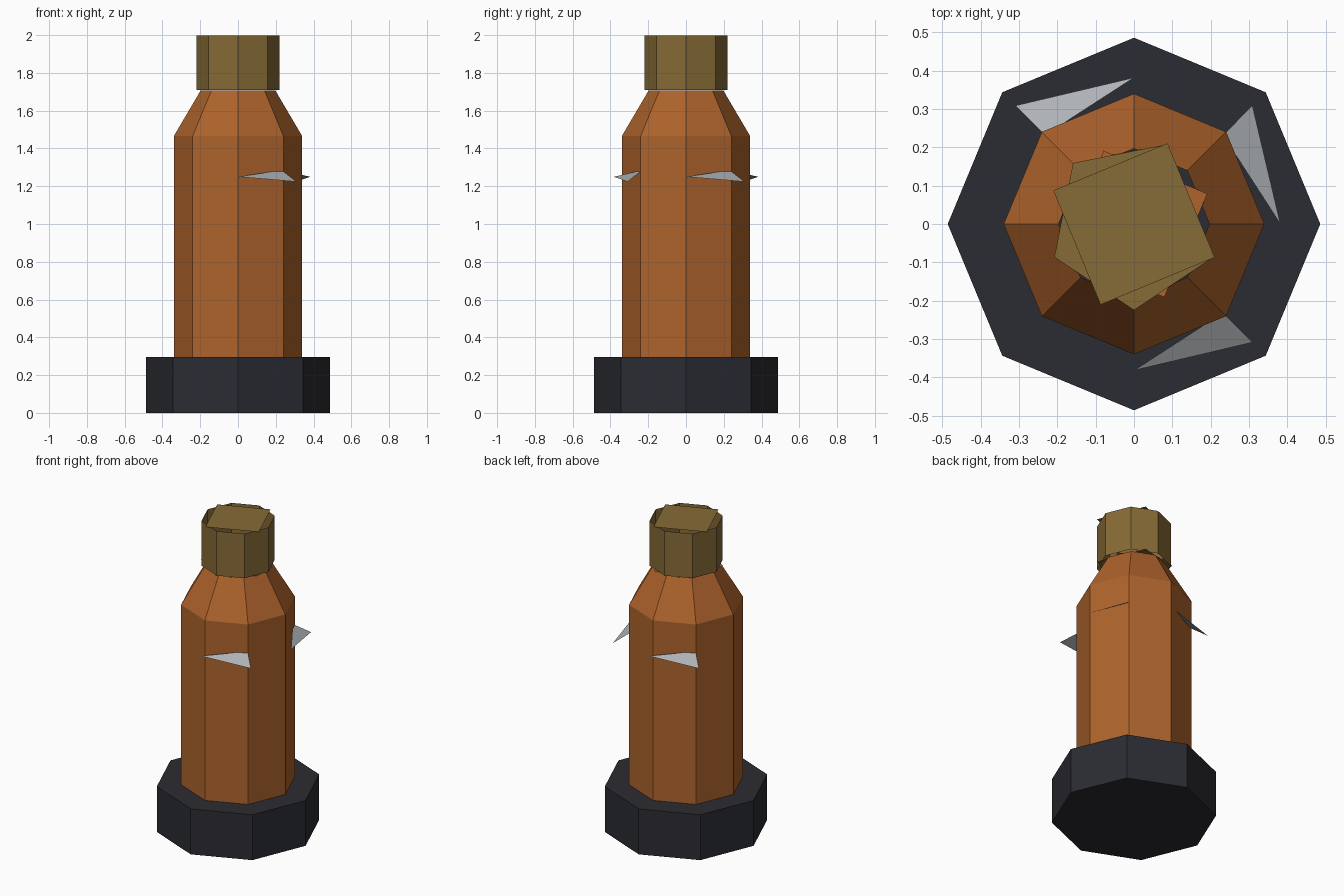
import bpy, bmesh
from math import cos, sin, radians

if "Cube" in bpy.data.objects:
    bpy.data.objects.remove(bpy.data.objects["Cube"])


def material(name, rgb):
    m = bpy.data.materials.new(name)
    m.diffuse_color = (*rgb, 1)
    m.use_nodes = True
    m.node_tree.nodes["Principled BSDF"].inputs["Base Color"].default_value = m.diffuse_color
    return m


def ring(r, z, angles):
    return [(r * cos(radians(a)), r * sin(radians(a)), z) for a in angles]


def build(name, loops, mat, bridge=False, caps=True):
    """Make faces from point loops, or bridge consecutive loops into walls."""
    bm = bmesh.new()
    rows = [[bm.verts.new(p) for p in loop] for loop in loops]
    if bridge:
        n = len(rows[0])
        for low, high in zip(rows, rows[1:]):
            for i in range(n):
                j = (i + 1) % n
                bm.faces.new((low[i], low[j], high[j], high[i]))
        if caps:
            bm.faces.new(rows[0][::-1])
            bm.faces.new(rows[-1])
    else:
        for row in rows:
            bm.faces.new(row)
    me = bpy.data.meshes.new(name)
    bm.to_mesh(me)
    bm.free()
    me.materials.append(mat)
    ob = bpy.data.objects.new(name, me)
    bpy.context.collection.objects.link(ob)
    return ob


dark = material("dark_base", (0.024, 0.025, 0.032))
rust = material("rust_body", (0.42, 0.125, 0.025))
brass = material("brass_neck", (0.24, 0.145, 0.037))
steel = material("steel_fins", (0.42, 0.44, 0.46))

octagon = range(0, 360, 45)

# Foot
build("base", [ring(0.486, z, octagon) for z in (0, 0.295)], dark, bridge=True)

# Body with sloped shoulder, open at the ends
build("body", [ring(r, z, octagon) for r, z in ((0.34, 0.295), (0.34, 1.465), (0.197, 1.708))],
      rust, bridge=True, caps=False)
build("body_cap", [ring(0.207, 1.708, [22.5 + 90 * i for i in range(4)])], rust)

# Neck tube with its loose, twisted end plates
build("neck", [ring(0.219, z, octagon) for z in (1.71, 1.999)], brass, bridge=True, caps=False)
build("neck_lower_plate", [ring(0.225, 1.712, [67.5 * i for i in range(1, 6)])], brass)
build("neck_top_plate", [ring(0.228, 2.0, [67.5 + 90 * i for i in range(4)])], brass)

# Three thin fins, a quarter turn apart
for i in range(3):
    a = -90 + 90 * i
    tri = [ring(0.382, 1.25, [a])[0], ring(0.437, 1.224, [a + 45])[0],
           ring(0.328, 1.285, [a + 45])[0]]
    build(f"fin_{i + 1}", [tri], steel)
